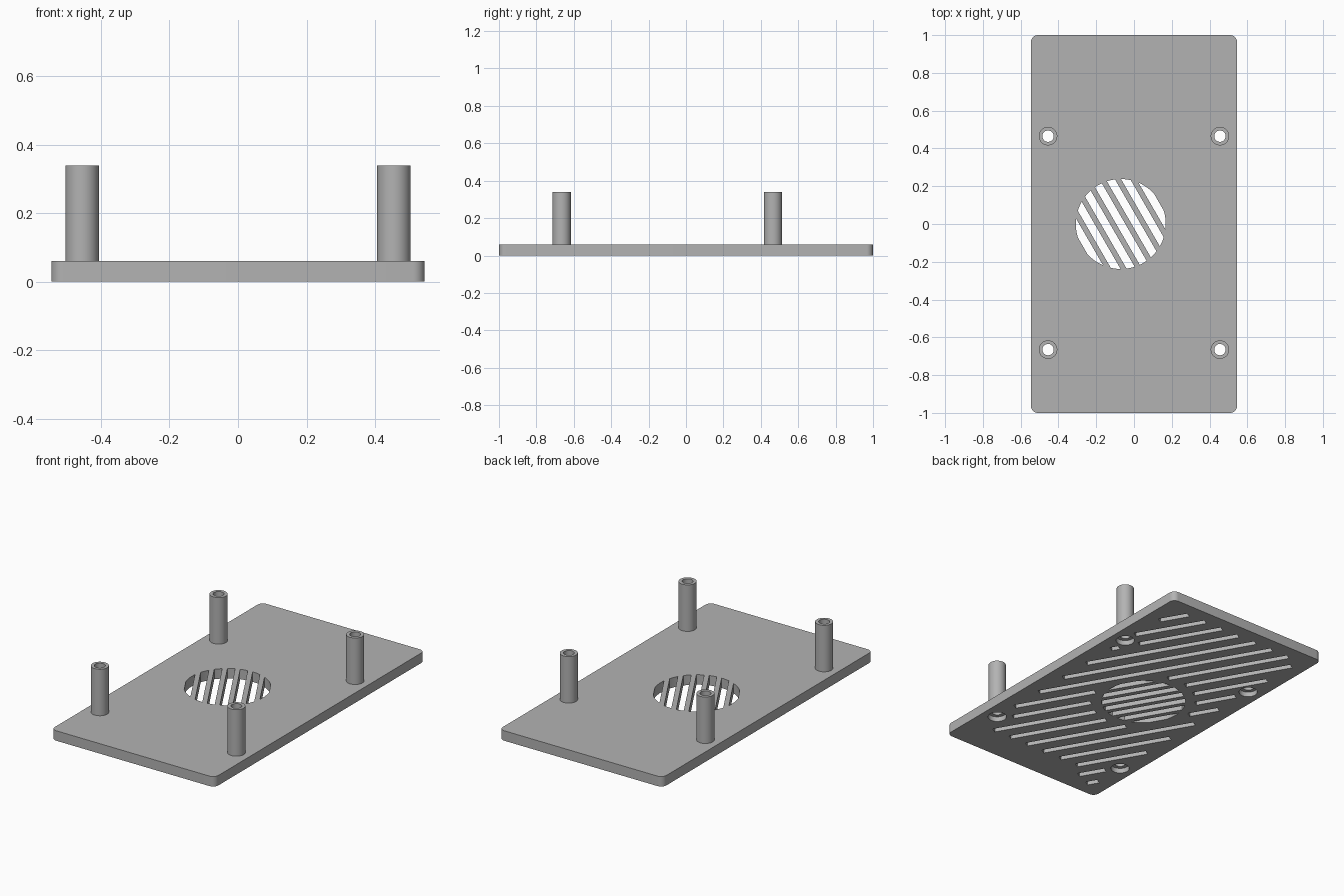
import bpy, bmesh, math
from mathutils import Vector

cube = bpy.data.objects.get("Cube")
if cube:
    bpy.data.objects.remove(cube, do_unlink=True)

# Overall sizes
HALF_X, HALF_Y, THICK, TOP = 0.545, 1.0, 0.06, 0.34
POSTS = [Vector((sx * 0.455, y)) for sx in (1, -1) for y in (0.465, -0.665)]
POST_R, BORE_R, SINK_R, SINK_DEPTH = 0.049, 0.03, 0.052, 0.03
VENT, VENT_R = Vector((-0.07, 0)), 0.238

# Diagonal directions: along a slot, and across it
ALONG = Vector((0.5, -math.sqrt(0.75)))
ACROSS = Vector((math.sqrt(0.75), 0.5))

grey = bpy.data.materials.new("plastic_grey")
grey.use_nodes = True
grey.diffuse_color = (0.45, 0.45, 0.45, 1)
grey.node_tree.nodes["Principled BSDF"].inputs["Base Color"].default_value = grey.diffuse_color


def add_prism(bm, outline, z0, z1):
    """Extrude a closed 2D outline from z0 to z1."""
    face = bm.faces.new([bm.verts.new((p[0], p[1], z0)) for p in outline])
    moved = bmesh.ops.extrude_face_region(bm, geom=[face])["geom"]
    verts = [v for v in moved if isinstance(v, bmesh.types.BMVert)]
    bmesh.ops.translate(bm, verts=verts, vec=(0, 0, z1 - z0))


def finish(bm, name):
    bmesh.ops.recalc_face_normals(bm, faces=bm.faces)
    mesh = bpy.data.meshes.new(name)
    bm.to_mesh(mesh)
    bm.free()
    mesh.materials.append(grey)
    obj = bpy.data.objects.new(name, mesh)
    bpy.context.collection.objects.link(obj)
    return obj


def circle(center, radius, steps=48):
    angles = [math.tau * i / steps for i in range(steps)]
    return [center + radius * Vector((math.cos(a), math.sin(a))) for a in angles]


def strip(mid, t0, t1, width):
    """Diagonal rectangle around the line through mid."""
    corners = [(t0, -1), (t1, -1), (t1, 1), (t0, 1)]
    return [mid + ALONG * t + ACROSS * (s * width / 2) for t, s in corners]


def vent_slot(offset, width, steps=8):
    """Diagonal strip clipped by the vent circle."""
    us = [offset + width * (i / steps - 0.5) for i in range(steps + 1)]
    ends = [(u, math.sqrt(VENT_R ** 2 - u * u)) for u in us]
    path = ends + [(u, -t) for u, t in reversed(ends)]
    return [VENT + ACROSS * u + ALONG * t for u, t in path]


def groove_allowed(p):
    """Grooves keep clear of the rim, vent, screw holes and front margin."""
    if abs(p.x) > 0.455 or abs(p.y) > 0.92:
        return False
    if p.x > -0.32 and p.y < -0.8:
        return False
    if (p - VENT).length < 0.295:
        return False
    return all((p - c).length > 0.085 for c in POSTS)


def groove_runs(mid, step=0.005):
    """Unbroken stretches of one groove line."""
    runs, start = [], None
    for i in range(-300, 301):
        t = i * step
        if groove_allowed(mid + ALONG * t):
            start = t if start is None else start
        elif start is not None:
            if t - start > 0.05:
                runs.append((start, t - step))
            start = None
    return runs


def cut(obj, cutter):
    mod = obj.modifiers.new("cut", "BOOLEAN")
    mod.operation, mod.solver, mod.object = "DIFFERENCE", "EXACT", cutter
    bpy.context.view_layer.objects.active = obj
    bpy.ops.object.modifier_apply(modifier=mod.name)


# Base plate with rounded corners
bm = bmesh.new()
radius = 0.035
outline = []
for k, (sx, sy) in enumerate([(1, 1), (-1, 1), (-1, -1), (1, -1)]):
    c = Vector((sx * (HALF_X - radius), sy * (HALF_Y - radius)))
    for i in range(9):
        a = (k + i / 8) * math.pi / 2
        outline.append(c + radius * Vector((math.cos(a), math.sin(a))))
add_prism(bm, outline, 0, THICK)
plate = finish(bm, "base_plate")

# Vent slots, underside grooves and screw head recesses
bm = bmesh.new()
for k in range(-3, 4):
    add_prism(bm, vent_slot(k * 0.0705, 0.042), -0.02, THICK + 0.02)
for k in range(-8, 8):
    mid = ACROSS * (0.03 + k * 0.1065)
    for t0, t1 in groove_runs(mid):
        add_prism(bm, strip(mid, t0, t1, 0.036), -0.02, 0.03)
for c in POSTS:
    add_prism(bm, circle(c, SINK_R), -0.02, SINK_DEPTH)
recess_cutter = finish(bm, "recess_cutter")

# Screw bores through plate and posts
bm = bmesh.new()
for c in POSTS:
    add_prism(bm, circle(c, BORE_R), -0.03, TOP + 0.03)
bore_cutter = finish(bm, "bore_cutter")

cut(plate, recess_cutter)
cut(plate, bore_cutter)
parts = [plate]

# Hollow standoff posts
for c in POSTS:
    bm = bmesh.new()
    add_prism(bm, circle(c, POST_R), THICK, TOP)
    name = ("back" if c.y > 0 else "front") + ("_left" if c.x > 0 else "_right") + "_post"
    post = finish(bm, name)
    cut(post, bore_cutter)
    parts.append(post)

for cutter in (recess_cutter, bore_cutter):
    bpy.data.objects.remove(cutter, do_unlink=True)

# Smooth round walls, crisp edges
bpy.ops.object.select_all(action="DESELECT")
for obj in parts:
    obj.select_set(True)
bpy.context.view_layer.objects.active = plate
bpy.ops.object.shade_smooth_by_angle(angle=math.radians(30))
